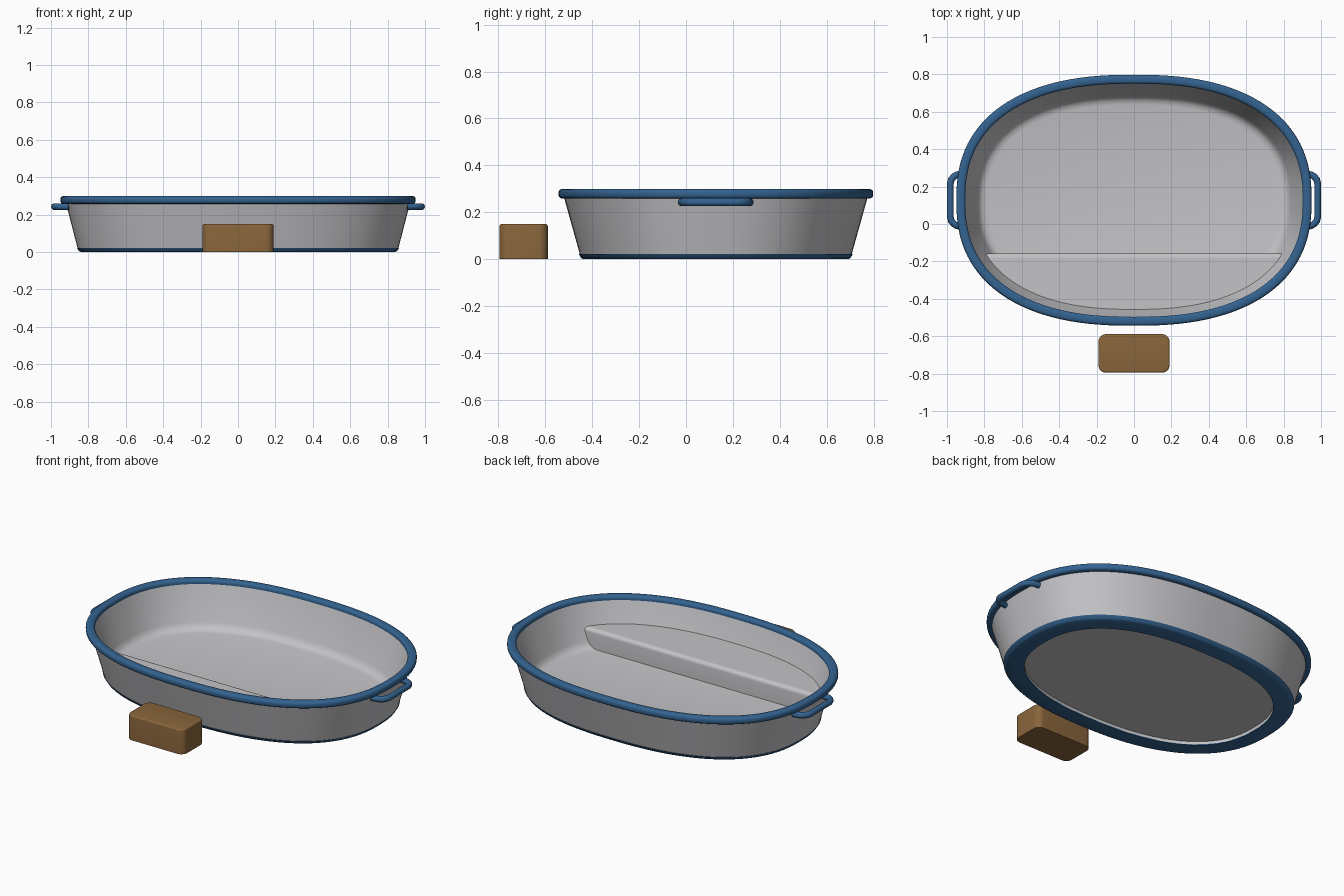
import bpy, bmesh
from math import sin, cos, pi, copysign, radians

if "Cube" in bpy.data.objects:
    bpy.data.objects.remove(bpy.data.objects["Cube"], do_unlink=True)

CY = 0.127      # tub centre along y
POWER = 2.4     # squareness of the oval
SEGS = 128


def material(name, rgb):
    m = bpy.data.materials.new(name)
    m.use_nodes = True
    m.diffuse_color = (*rgb, 1)
    m.node_tree.nodes["Principled BSDF"].inputs["Base Color"].default_value = (*rgb, 1)
    return m


GREY = material("pale grey", (0.55, 0.55, 0.57))
BLUE = material("blue trim", (0.034, 0.125, 0.28))
BROWN = material("brown step", (0.25, 0.13, 0.044))


def oval(hx, hy, z):
    pts = []
    for i in range(SEGS):
        c, s = cos(2 * pi * i / SEGS), sin(2 * pi * i / SEGS)
        pts.append((copysign(abs(c) ** (2 / POWER), c) * hx,
                    copysign(abs(s) ** (2 / POWER), s) * hy + CY, z))
    return pts


def finish(name, bm, mat, angle=40):
    bmesh.ops.recalc_face_normals(bm, faces=bm.faces)
    me = bpy.data.meshes.new(name)
    bm.to_mesh(me)
    bm.free()
    me.materials.append(mat)
    ob = bpy.data.objects.new(name, me)
    bpy.context.collection.objects.link(ob)
    bpy.ops.object.select_all(action='DESELECT')
    ob.select_set(True)
    bpy.context.view_layer.objects.active = ob
    bpy.ops.object.shade_smooth_by_angle(angle=radians(angle))
    return ob


def loft(name, loops, mat, closed=False, angle=40):
    """Skin a list of point loops; cap the ends, or join them when closed."""
    bm = bmesh.new()
    rings = [[bm.verts.new(p) for p in loop] for loop in loops]
    n = len(rings[0])
    pairs = list(zip(rings, rings[1:])) + ([(rings[-1], rings[0])] if closed else [])
    for a, b in pairs:
        for i in range(n):
            j = (i + 1) % n
            bm.faces.new((a[i], a[j], b[j], b[i]))
    if not closed:
        bm.faces.new(rings[0])
        bm.faces.new(rings[-1])
    return finish(name, bm, mat, angle)


# Tub shell: underside, outer wall, inner wall, filleted floor
shell = [(0.75, 0.475, 0.022), (0.75, 0.475, 0.004), (0.80, 0.52, 0.004),
         (0.858, 0.58, 0.022), (0.925, 0.652, 0.28), (0.905, 0.625, 0.28),
         (0.837, 0.56, 0.075), (0.826, 0.549, 0.053), (0.808, 0.532, 0.039),
         (0.785, 0.51, 0.034)]
loft("tub_shell", [oval(*r) for r in shell], GREY)

# Base trim ring
base = [(0.75, 0.475, 0.006), (0.75, 0.475, 0), (0.84, 0.565, 0),
        (0.851, 0.575, 0.006), (0.861, 0.584, 0.022), (0.84, 0.565, 0.022)]
loft("base_trim", [oval(*r) for r in base], BLUE, True)

# Rounded rim with a soft-cornered section
rim = []
for i in range(20):
    c, s = cos(2 * pi * i / 20), sin(2 * pi * i / 20)
    d = copysign(abs(c) ** 0.7, c) * 0.024
    rim.append(oval(0.926 + d, 0.647 + d, 0.279 + copysign(abs(s) ** 0.7, s) * 0.021))
loft("rim", rim, BLUE, True, 60)

# Seat ledge: front slice of the oval, closed by a straight rounded riser
LEDGE_Y, LEDGE_Z, ROUND = -0.157, 0.15, 0.022


def slice_loop(hx, hy, z, y):
    arc = [p for p in oval(hx, hy, z) if p[1] < y - 0.004]
    t = ((CY - y) / hy) ** POWER
    x = hx * (1 - t) ** (1 / POWER)
    return [(-x, y, z)] + arc + [(x, y, z)]


ledge = [slice_loop(0.825, 0.545, 0.03, LEDGE_Y)]
for i in range(7):
    a = pi / 2 * i / 6
    z = LEDGE_Z - ROUND * (1 - sin(a))
    f = (z - 0.075) / 0.205
    ledge.append(slice_loop(0.842 + 0.068 * f, 0.565 + 0.065 * f, z,
                            LEDGE_Y - ROUND * (1 - cos(a))))
# Keep one point count for every loop
count = min(len(l) for l in ledge)
for l in ledge:
    while len(l) > count:
        l.pop(1)
loft("seat_ledge", ledge, GREY, angle=35)

# Side handles: bent round bars
for side, label in ((1, "left"), (-1, "right")):
    cu = bpy.data.curves.new(label + "_handle", 'CURVE')
    cu.dimensions = '3D'
    cu.bevel_depth = 0.018
    cu.bevel_resolution = 3
    cu.use_fill_caps = True
    half = [(0.905, 0.143), (0.945, 0.137), (0.963, 0.127), (0.977, 0.110), (0.982, 0.09)]
    path = half + [(x, -y) for x, y in reversed(half)]
    sp = cu.splines.new('POLY')
    sp.points.add(len(path) - 1)
    for p, (x, y) in zip(sp.points, path):
        p.co = (side * x, CY + y, 0.243, 1)
    sp.use_smooth = True
    cu.materials.append(BLUE)
    bpy.context.collection.objects.link(bpy.data.objects.new(label + "_handle", cu))


# Step block with rounded upright corners and a softened top edge
def rounded_rect(inset, z):
    hx, hy, r = 0.19 - inset, 0.103 - inset, 0.04 - inset
    pts = []
    for k, (sx, sy) in enumerate(((1, 1), (-1, 1), (-1, -1), (1, -1))):
        for i in range(9):
            a = pi / 2 * (k + i / 8)
            pts.append((sx * (hx - r) + r * cos(a), -0.692 + sy * (hy - r) + r * sin(a), z))
    return pts


step = [rounded_rect(0, 0)]
for i in range(5):
    a = pi / 2 * i / 4
    step.append(rounded_rect(0.01 * (1 - cos(a)), 0.14 + 0.01 * sin(a)))
loft("step_block", step, BROWN, angle=35)
